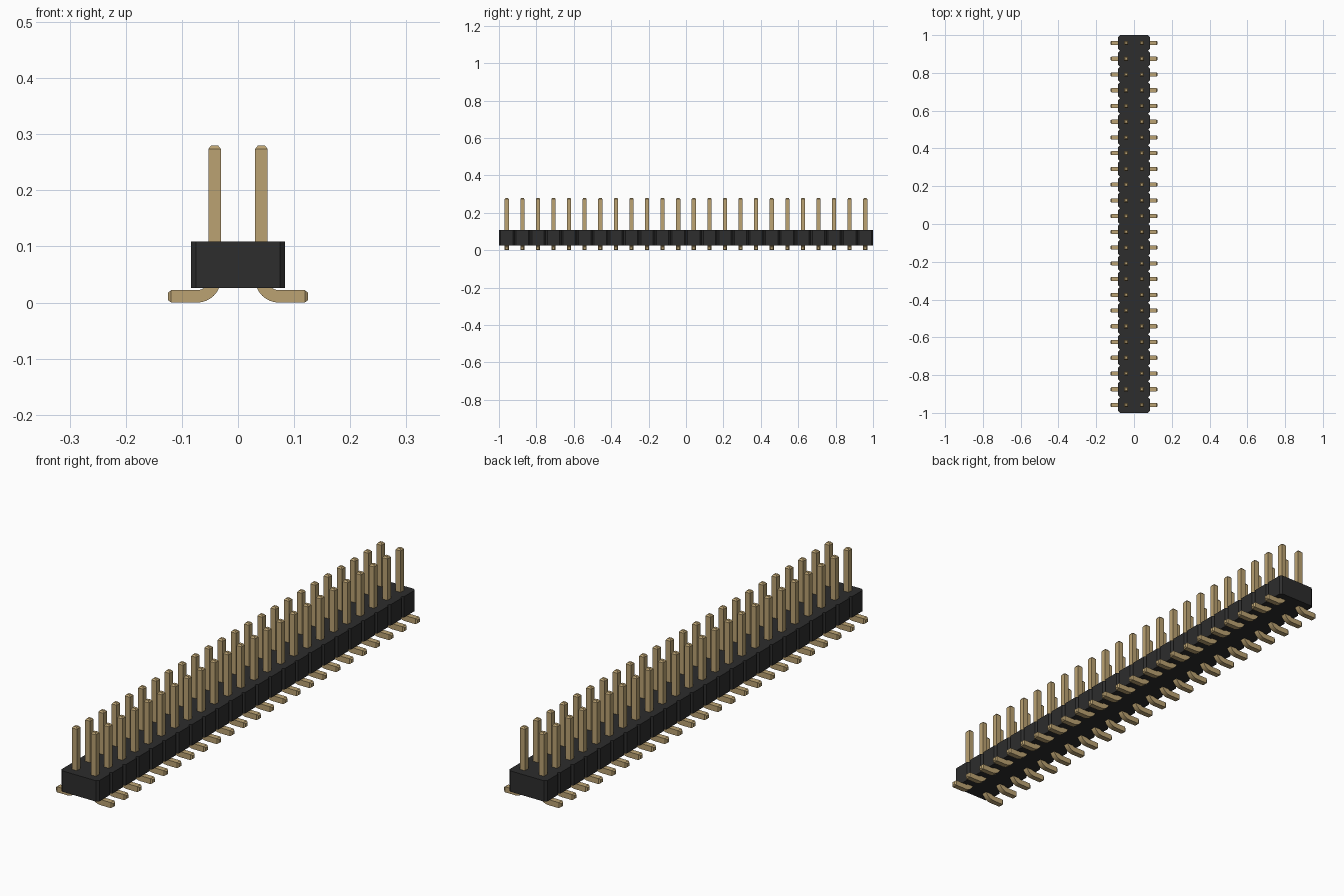
import bpy, bmesh, math
from mathutils import Vector

cube = bpy.data.objects.get("Cube")
if cube:
    bpy.data.objects.remove(cube, do_unlink=True)

COUNT = 24                 # pins per row
PITCH = 2 / COUNT
ROW_X = PITCH / 2          # row offset from the centre line
HALF = 0.011               # half thickness of a pin
BODY_X, NOTCH = 0.0835, 0.009
BODY_BOTTOM, BODY_TOP = 0.026, 0.109
PIN_TOP, TAIL_END, TAPER = 0.28, 0.125, 0.006
BEND = 0.031               # centre-line radius of the foot bend


def material(name, rgb):
    m = bpy.data.materials.new(name)
    m.diffuse_color = (*rgb, 1)
    m.use_nodes = True
    bsdf = next(n for n in m.node_tree.nodes if n.type == "BSDF_PRINCIPLED")
    bsdf.inputs["Base Color"].default_value = (*rgb, 1)
    return m


def add_object(name, bm, mat):
    bmesh.ops.recalc_face_normals(bm, faces=bm.faces)
    mesh = bpy.data.meshes.new(name)
    bm.to_mesh(mesh)
    bm.free()
    mesh.materials.append(mat)
    obj = bpy.data.objects.new(name, mesh)
    bpy.context.collection.objects.link(obj)
    return obj


black = material("black plastic", (0.026, 0.026, 0.026))
gold = material("gold metal", (0.5, 0.365, 0.17))

# Housing: one outline with a V notch between neighbouring pin positions
right_side = []
for i in range(COUNT):
    y = -1 + i * PITCH
    if i == 0:
        right_side.append((BODY_X - NOTCH, y))
    right_side += [(BODY_X, y + NOTCH), (BODY_X, y + PITCH - NOTCH),
                   (BODY_X - NOTCH, y + PITCH)]
outline = right_side + [(-x, y) for x, y in reversed(right_side)]
bm = bmesh.new()
base = bm.faces.new([bm.verts.new((x, y, BODY_BOTTOM)) for x, y in outline])
ext = bmesh.ops.extrude_face_region(bm, geom=[base], use_keep_orig=True)
top = [g for g in ext["geom"] if isinstance(g, bmesh.types.BMVert)]
bmesh.ops.translate(bm, verts=top, vec=(0, 0, BODY_TOP - BODY_BOTTOM))
add_object("housing", bm, black)

# Pin path: (x, z, angle, half thickness), straight down, then bent outwards
centre_x, centre_z = ROW_X + BEND, HALF + BEND
path = [(ROW_X, PIN_TOP, 0, HALF * 0.55), (ROW_X, PIN_TOP - TAPER, 0, HALF)]
for i in range(9):
    a = math.pi / 2 * i / 8
    path.append((centre_x - BEND * math.cos(a), centre_z - BEND * math.sin(a), a, HALF))
path += [(TAIL_END - TAPER, HALF, math.pi / 2, HALF),
         (TAIL_END, HALF, math.pi / 2, HALF * 0.6)]


def sweep_pin(bm, y, side):
    rings = []
    for x, z, a, h in path:
        across = Vector((math.cos(a), 0, math.sin(a)))
        ring = []
        for u, v in ((-1, -1), (1, -1), (1, 1), (-1, 1)):
            p = Vector((x, y + v * h, z)) + across * u * h
            p.x *= side
            ring.append(bm.verts.new(p))
        rings.append(ring)
    for r, s in zip(rings, rings[1:]):
        for k in range(4):
            n = (k + 1) % 4
            bm.faces.new((r[k], r[n], s[n], s[k]))
    bm.faces.new(rings[0])
    bm.faces.new(rings[-1])


# Two mirrored rows of pins
for name, side in (("left_pins", 1), ("right_pins", -1)):
    bm = bmesh.new()
    for i in range(COUNT):
        sweep_pin(bm, -1 + (i + 0.5) * PITCH, side)
    row = add_object(name, bm, gold)
    bpy.ops.object.select_all(action="DESELECT")
    row.select_set(True)
    bpy.context.view_layer.objects.active = row
    bpy.ops.object.shade_smooth_by_angle(angle=math.radians(25))
